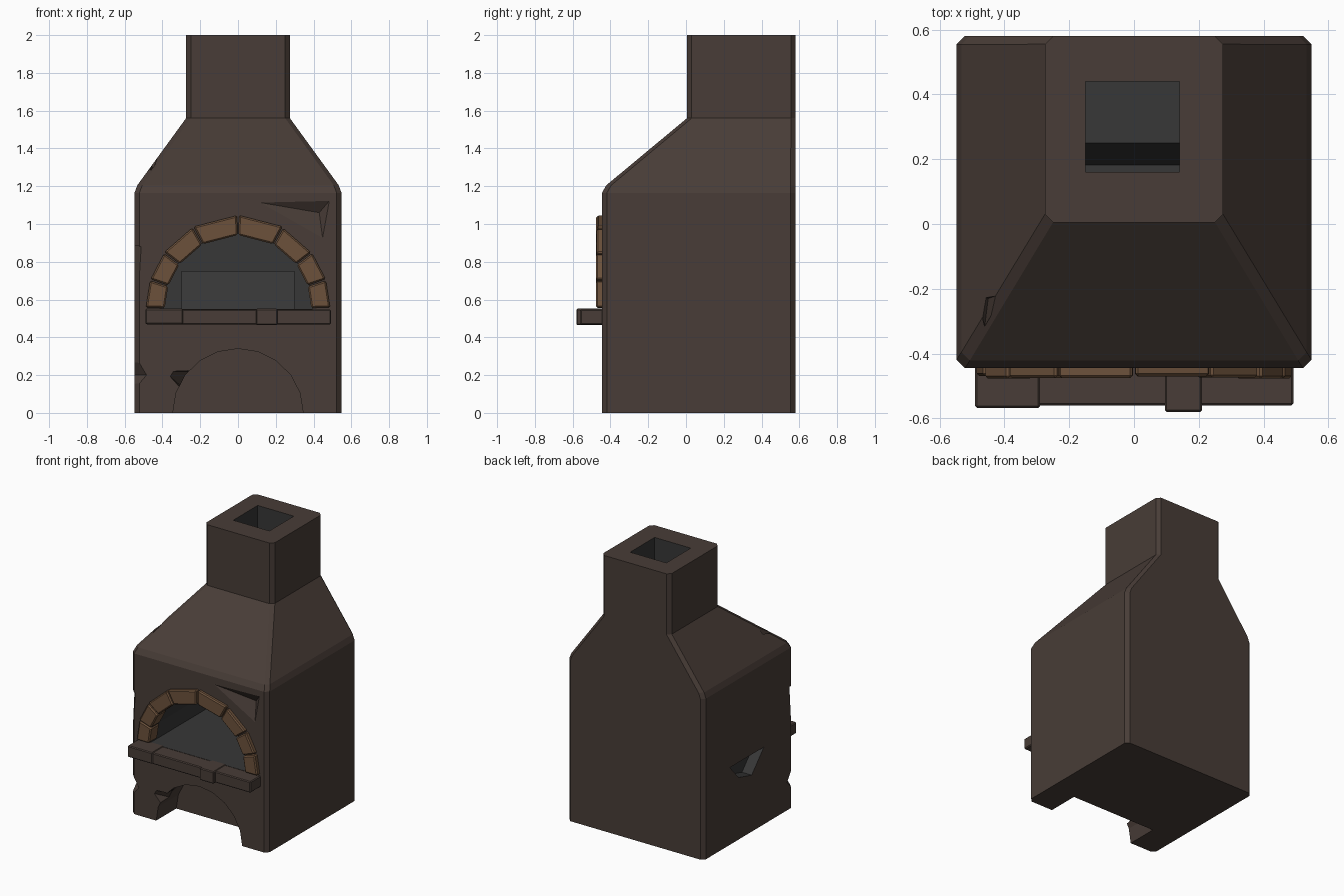
import bpy, bmesh, math, random

if "Cube" in bpy.data.objects:
    bpy.data.objects.remove(bpy.data.objects["Cube"])
random.seed(4)


def material(name, rgb):
    m = bpy.data.materials.new(name)
    m.diffuse_color = (*rgb, 1)
    m.use_nodes = True
    m.node_tree.nodes["Principled BSDF"].inputs["Base Color"].default_value = m.diffuse_color
    return m


CLAY = material("dark brown clay", (0.065, 0.046, 0.038))
SOOT = material("soot grey", (0.038, 0.038, 0.038))
BRICK = material("tan brick", (0.15, 0.083, 0.044))


def finish(name, bm, mats, index=0):
    bmesh.ops.recalc_face_normals(bm, faces=bm.faces)
    for f in bm.faces:
        f.material_index = index
    me = bpy.data.meshes.new(name)
    bm.to_mesh(me)
    bm.free()
    for m in mats:
        me.materials.append(m)
    ob = bpy.data.objects.new(name, me)
    bpy.context.collection.objects.link(ob)
    return ob


def loft(rings):
    bm = bmesh.new()
    vs = [[bm.verts.new(p) for p in r] for r in rings]
    n = len(vs[0])
    for a, b in zip(vs, vs[1:]):
        for i in range(n):
            bm.faces.new((a[i], a[(i + 1) % n], b[(i + 1) % n], b[i]))
    bm.faces.new(vs[0])
    bm.faces.new(vs[-1])
    return bm


def prism(outline, y0, y1):
    return loft([[(x, y, z) for x, z in outline] for y in (y0, y1)])


def hull(points):
    bm = bmesh.new()
    for p in points:
        bm.verts.new(p)
    r = bmesh.ops.convex_hull(bm, input=bm.verts)
    return bm


def box(x0, x1, y0, y1, z0, z1):
    return prism([(x0, z0), (x1, z0), (x1, z1), (x0, z1)], y0, y1)


def bevel(ob, w):
    m = ob.modifiers.new("bevel", 'BEVEL')
    m.width = w
    m.segments = 1


def arch(rx, rz, z0, n, base):
    pts = [(rx * math.cos(math.pi * i / n), z0 + rz * math.sin(math.pi * i / n))
           for i in range(n + 1)]
    return [(rx, base)] * (base < z0) + pts + [(-rx, base)] * (base < z0)


def ring(hx, y0, z, c):
    y1 = 0.58
    return [(-hx + c, y0, z), (hx - c, y0, z), (hx, y0 + c, z), (hx, y1 - c, z),
            (hx - c, y1, z), (-hx + c, y1, z), (-hx, y1 - c, z), (-hx, y0 + c, z)]


# Body, hood and chimney in one lofted shell with chamfered corners
body = finish("oven_body", loft([
    ring(0.548, -0.445, 0, 0.026), ring(0.548, -0.445, 1.165, 0.026),
    ring(0.533, -0.422, 1.205, 0.026), ring(0.275, 0.005, 1.56, 0.025),
    ring(0.275, 0.005, 2.0, 0.025)]), [CLAY, SOOT])


def cut(bm, index=0):
    c = finish("cutter", bm, [CLAY, SOOT], index)
    c.hide_render = True
    m = body.modifiers.new("cut", 'BOOLEAN')
    m.operation = 'DIFFERENCE'
    m.solver = 'EXACT'
    m.object = c
    bpy.context.view_layer.objects.active = body
    bpy.ops.object.modifier_apply(modifier=m.name)
    bpy.data.objects.remove(c)


# Oven chamber, flue and wood store
cut(prism(arch(0.395, 0.40, 0.55, 10, 0.55), -0.6, 0.45), 1)
cut(box(-0.15, 0.14, 0.16, 0.44, 0.7, 2.1), 1)
cut(prism(arch(0.345, 0.34, 0.0, 10, -0.1), -0.6, -0.215))

# Hole in the left wall showing the sooty inside
hole = [(0.28, 0.56), (-0.11, 0.56), (0.03, 0.41), (0.18, 0.45)]
cut(hull([(x, y, z) for x in (-0.6, -0.47) for y, z in hole]), 1)

# Chips: front dent, left corner, hood edge, wood store rim
cut(hull([(0.08, -0.45, 1.12), (0.49, -0.45, 1.13), (0.45, -0.45, 0.91), (0.43, -0.405, 1.06)]))
cut(hull([(-0.5, -0.46, 0.88), (-0.6, -0.46, 0.89), (-0.6, -0.34, 0.89),
          (-0.52, -0.46, 0.55), (-0.6, -0.46, 0.5), (-0.6, -0.38, 0.55)]))
cut(hull([(-0.47, -0.46, 0.2), (-0.6, -0.46, 0.42), (-0.6, -0.32, 0.2),
          (-0.6, -0.46, 0.05)]))
cut(hull([(-0.50, -0.21, 1.45), (-0.39, -0.21, 1.45), (-0.47, -0.36, 1.45),
          (-0.45, -0.23, 1.29), (-0.46, -0.31, 1.26)]))
cut(hull([(-0.39, -0.5, 0.22), (-0.27, -0.5, 0.225), (-0.30, -0.5, 0.12),
          (-0.25, -0.34, 0.22), (-0.30, -0.34, 0.14)]))

# Sloped smoke shelf at the back of the chamber
finish("smoke_shelf", hull([(x, y, z) for x in (-0.3, 0.3) for y, z in
       ((0.18, 0.545), (0.25, 0.75), (0.455, 0.75), (0.455, 0.545))]), [SOOT])

# Brick arch around the opening
half = [0, 18, 37, 61, 90]
angles = half + [180 - a for a in half[-2::-1]]
for i, (a, b) in enumerate(zip(angles, angles[1:])):
    a, b = math.radians(a + 0.5), math.radians(b - 0.5)
    ro = 0.49 + random.uniform(-0.004, 0.004)
    pts = [(r * math.cos(t), 0.553 + r * math.sin(t))
           for r, t in ((0.388, a), (ro, a), (ro, b), (0.388, b))]
    brick = finish(f"arch_brick_{i + 1}",
                   prism(pts, -0.473 + random.uniform(-0.005, 0.005), -0.37), [BRICK])
    bevel(brick, 0.008)

# Stone ledge under the opening, with two thicker blocks
for name, x0, x1, y, z0, z1 in (
        ("ledge", -0.485, 0.492, -0.56, 0.467, 0.548),
        ("ledge_block_left", -0.49, -0.29, -0.568, 0.47, 0.552),
        ("ledge_block_right", 0.095, 0.21, -0.58, 0.464, 0.552)):
    bevel(finish(name, box(x0, x1, y, -0.43, z0, z1), [CLAY]), 0.006)
